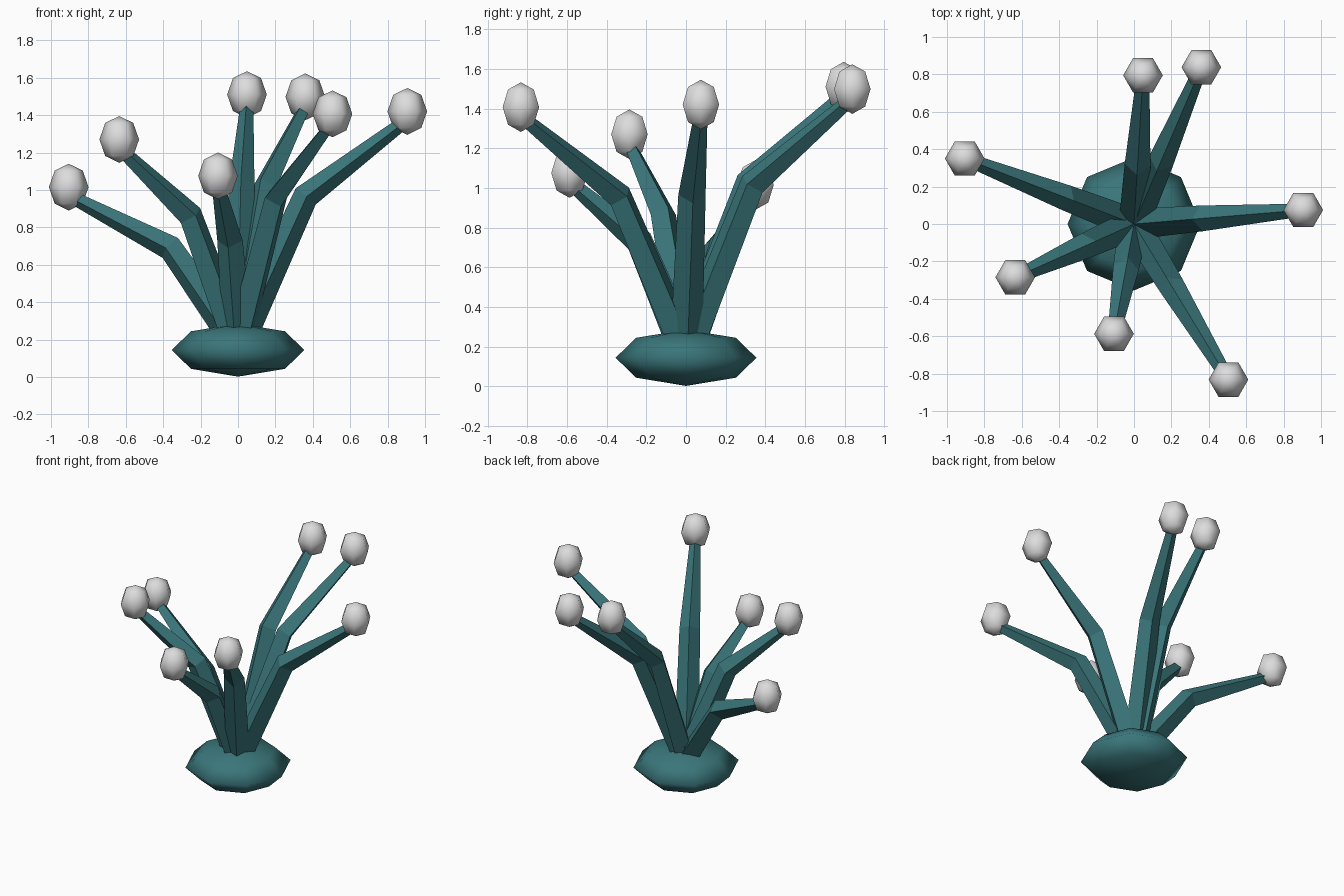
import bpy, bmesh, math
from mathutils import Vector, Matrix

if "Cube" in bpy.data.objects:
    bpy.data.objects.remove(bpy.data.objects["Cube"])


def material(name, rgb):
    m = bpy.data.materials.new(name)
    m.diffuse_color = (*rgb, 1)
    m.use_nodes = True
    m.node_tree.nodes["Principled BSDF"].inputs["Base Color"].default_value = m.diffuse_color
    return m


teal = material("teal", (0.042, 0.18, 0.195))
white = material("pale grey", (0.72, 0.72, 0.72))


def finish(name, bm, mat, smooth):
    bmesh.ops.recalc_face_normals(bm, faces=bm.faces)
    for f in bm.faces:
        f.smooth = smooth
    me = bpy.data.meshes.new(name)
    bm.to_mesh(me)
    bm.free()
    me.materials.append(mat)
    ob = bpy.data.objects.new(name, me)
    bpy.context.collection.objects.link(ob)
    return ob


def ellipsoid(name, centre, radius, half_height, sides, turn, mat):
    bm = bmesh.new()
    mtx = (Matrix.Translation(centre) @ Matrix.Rotation(turn, 4, 'Z')
           @ Matrix.Diagonal((radius, radius, half_height, 1)))
    bmesh.ops.create_uvsphere(bm, u_segments=sides, v_segments=4, radius=1, matrix=mtx)
    return finish(name, bm, mat, True)


def stalk(name, points, radii):
    # Tapered four-sided tube with a ridge on top, mitred at the bend
    bm = bmesh.new()
    dirs = [(b - a).normalized() for a, b in zip(points, points[1:])]
    tangents = [dirs[0], (dirs[0] + dirs[1]).normalized(), dirs[1]]
    rings = []
    for p, t, r in zip(points, tangents, radii):
        side = t.cross(Vector((0, 0, 1))).normalized()
        up = side.cross(t)
        rings.append([bm.verts.new(p + r * d) for d in (up, side, -up, -side)])
    for a, b in zip(rings, rings[1:]):
        for i in range(4):
            j = (i + 1) % 4
            bm.faces.new((a[i], a[j], b[j], b[i]))
    bm.faces.new(rings[0])
    bm.faces.new(rings[-1])
    return finish(name, bm, teal, False)


# Squashed eight-sided base
ellipsoid("base", (0, 0, 0.144), 0.355, 0.142, 8, 0, teal)

# Bulb centres, each carried by a bent stalk from the middle of the base
bulbs = [(-0.905, 0.35, 1.015), (-0.635, -0.285, 1.27), (-0.107, -0.587, 1.075),
         (0.048, 0.795, 1.51), (0.36, 0.838, 1.498), (0.505, -0.832, 1.407),
         (0.905, 0.075, 1.42)]
for i, (x, y, z) in enumerate(bulbs, 1):
    path = [Vector((0, 0, 0.17)), Vector((0.4 * x, 0.4 * y, 0.68 * z)),
            Vector((x, y, z - 0.045))]
    stalk(f"stalk_{i}", path, (0.082, 0.069, 0.034))
    ellipsoid(f"bulb_{i}", (x, y, z), 0.106, 0.125, 6, math.pi / 6, white)
